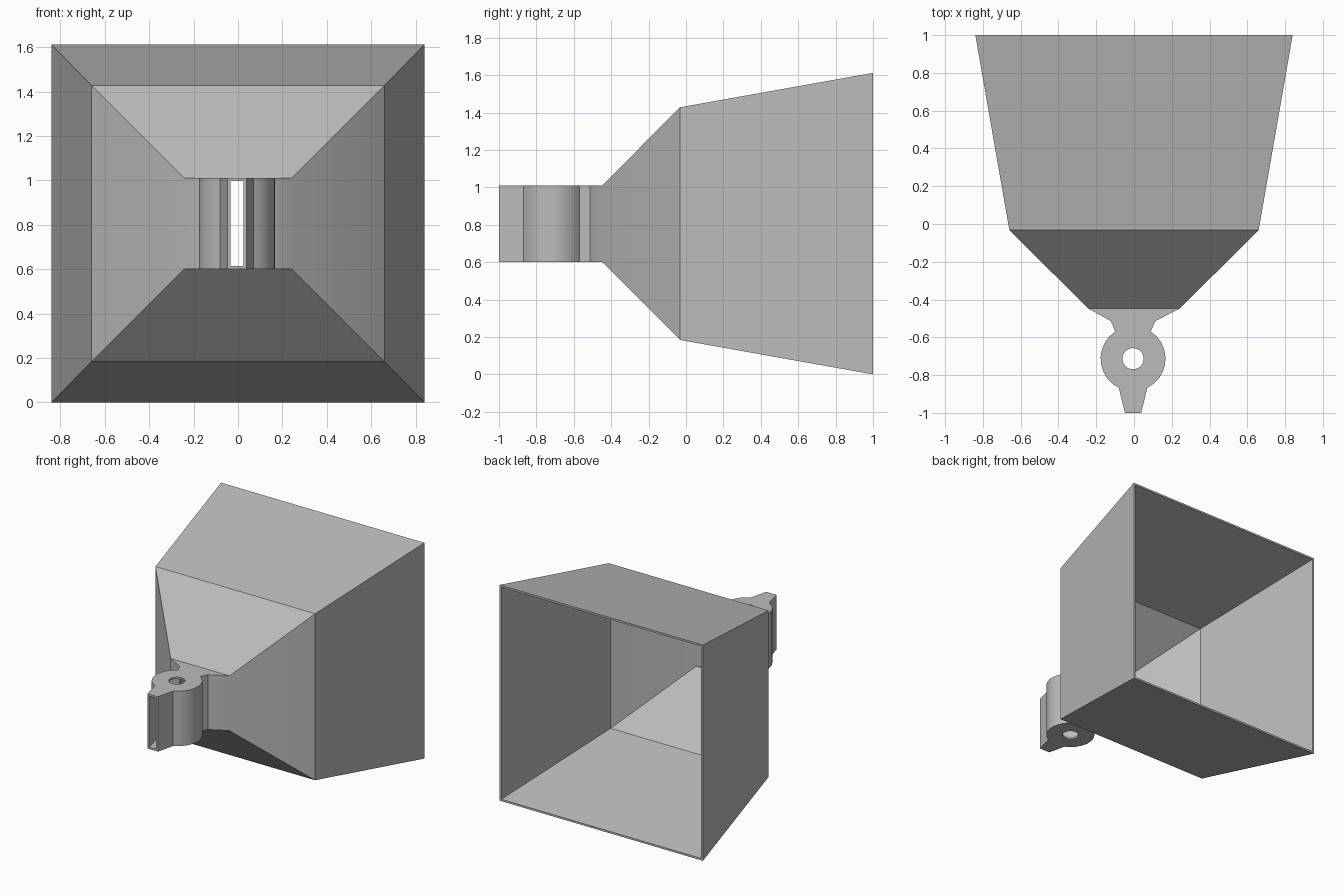
import bpy, bmesh, math

cube = bpy.data.objects.get("Cube")
if cube:
    bpy.data.objects.remove(cube, do_unlink=True)

MID_Z = 0.806          # height of the horn axis
WALL = 0.014           # sheet thickness
NECK_X = -0.005        # slight sideways offset of the neck
NECK_H = 0.205         # half height of the neck
COLLAR_Y, COLLAR_R = -0.713, 0.172

# Single grey material
grey = bpy.data.materials.new("plain grey")
grey.use_nodes = True
colour = (0.5, 0.5, 0.5, 1)
grey.diffuse_color = colour
grey.node_tree.nodes["Principled BSDF"].inputs["Base Color"].default_value = colour

# Stations along the axis: (y, half width, half height, centre x)
stations = [(-1.0, 0.043, NECK_H, NECK_X)]
# Round collar
STEPS = 9
for i in range(STEPS + 1):
    a = math.radians(-64 + (64 + 57) * i / STEPS)
    stations.append((COLLAR_Y + COLLAR_R * math.sin(a),
                     COLLAR_R * math.cos(a), NECK_H, NECK_X))
# Flare, then the two tapered sections of the horn
stations += [(-0.514, 0.118, NECK_H, NECK_X),
             (-0.447, 0.243, NECK_H, 0),
             (-0.032, 0.66, 0.622, 0),
             (1.0, 0.84, MID_Z, 0)]


def ring(bm, station, inset):
    """One rectangular cross-section."""
    y, w, h, cx = station
    w, h = w - inset, h - inset
    return [bm.verts.new((cx + sx * w, y, MID_Z + sz * h))
            for sx, sz in ((-1, -1), (1, -1), (1, 1), (-1, 1))]


# Hollow shell: outer skin out to the mouth, inner skin back to the tip
bm = bmesh.new()
rings = [ring(bm, s, 0) for s in stations]
rings += [ring(bm, s, WALL) for s in reversed(stations)]
for i, a in enumerate(rings):
    b = rings[(i + 1) % len(rings)]
    for k in range(4):
        n = (k + 1) % 4
        bm.faces.new((a[k], a[n], b[n], b[k]))
bmesh.ops.recalc_face_normals(bm, faces=bm.faces)
mesh = bpy.data.meshes.new("horn_shell")
bm.to_mesh(mesh)
bm.free()
mesh.materials.append(grey)
horn = bpy.data.objects.new("horn_shell", mesh)
bpy.context.collection.objects.link(horn)

# Round pin hole through both lids of the collar
bpy.ops.mesh.primitive_cylinder_add(vertices=32, radius=0.056, depth=1,
                                    location=(NECK_X, COLLAR_Y, MID_Z))
cutter = bpy.context.object
cutter.name = "pin_hole_cutter"
cutter.hide_render = True
cutter.data.materials.append(grey)
cut = horn.modifiers.new("pin_hole", 'BOOLEAN')
cut.operation = 'DIFFERENCE'
cut.solver = 'EXACT'
cut.object = cutter

bpy.ops.object.select_all(action='DESELECT')
horn.select_set(True)
bpy.context.view_layer.objects.active = horn
bpy.ops.object.modifier_apply(modifier=cut.name)
bpy.data.objects.remove(cutter, do_unlink=True)
bpy.ops.object.shade_smooth_by_angle(angle=math.radians(25))
